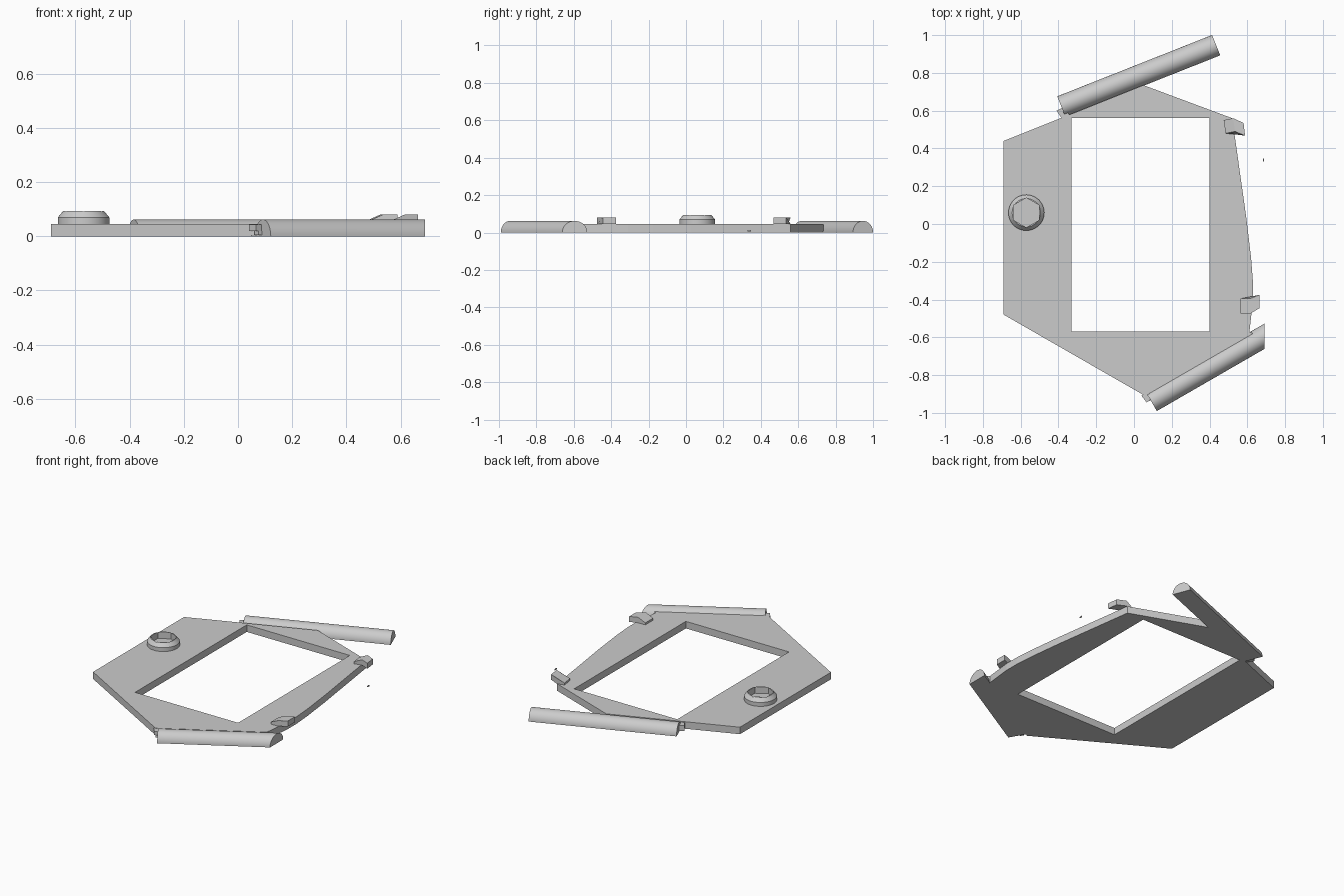
import bpy, bmesh, math
from mathutils import Vector

if "Cube" in bpy.data.objects:
    bpy.data.objects.remove(bpy.data.objects["Cube"], do_unlink=True)

grey = bpy.data.materials.new("light_grey")
grey.use_nodes = True
grey.diffuse_color = (0.6, 0.6, 0.6, 1)
grey.node_tree.nodes["Principled BSDF"].inputs["Base Color"].default_value = (0.6, 0.6, 0.6, 1)

PLATE_TOP = 0.045


def finish(name, bm, smooth=False):
    bmesh.ops.recalc_face_normals(bm, faces=bm.faces)
    mesh = bpy.data.meshes.new(name)
    bm.to_mesh(mesh)
    bm.free()
    mesh.materials.append(grey)
    obj = bpy.data.objects.new(name, mesh)
    bpy.context.collection.objects.link(obj)
    if smooth:
        bpy.ops.object.select_all(action='DESELECT')
        obj.select_set(True)
        bpy.context.view_layer.objects.active = obj
        bpy.ops.object.shade_smooth_by_angle(angle=math.radians(25))
    return obj


def loft(name, loops, smooth=False):
    """Closed solid through rings of points, capped at both ends."""
    bm = bmesh.new()
    rings = [[bm.verts.new(p) for p in loop] for loop in loops]
    n = len(rings[0])
    for a, b in zip(rings, rings[1:]):
        for i in range(n):
            j = (i + 1) % n
            bm.faces.new((a[i], a[j], b[j], b[i]))
    bm.faces.new(rings[0])
    bm.faces.new(rings[-1])
    return finish(name, bm, smooth)


def prism(name, outline, z0, z1):
    return loft(name, [[(x, y, z) for x, y in outline] for z in (z0, z1)])


def circle(center, radius, z, sides, turn=0.0):
    return [(center[0] + radius * math.cos(turn + math.tau * i / sides),
             center[1] + radius * math.sin(turn + math.tau * i / sides), z)
            for i in range(sides)]


# Flat frame plate with a rectangular window
outer = [(-0.69, 0.44), (-0.69, -0.48), (0.05, -0.905), (0.61, -0.58),
         (0.63, -0.40), (0.63, -0.31), (0.62, -0.18), (0.595, 0.03),
         (0.53, 0.49), (0.52, 0.56), (0.05, 0.735)]
window = [(-0.33, -0.57), (0.40, -0.57), (0.40, 0.56), (-0.33, 0.56)]
bm = bmesh.new()
edges = []
for loop in (outer, window):
    vs = [bm.verts.new((x, y, 0)) for x, y in loop]
    edges += [bm.edges.new((vs[i - 1], vs[i])) for i in range(len(vs))]
bmesh.ops.triangle_fill(bm, use_beauty=True, use_dissolve=False, edges=edges)
top = bmesh.ops.extrude_face_region(bm, geom=bm.faces[:], use_keep_orig=True)
bmesh.ops.translate(bm, vec=(0, 0, PLATE_TOP),
                    verts=[g for g in top["geom"] if isinstance(g, bmesh.types.BMVert)])
finish("frame_plate", bm)


# Half-round bars; an optional x limit trims the far end square to the model
def bar(name, start, degrees, length, x_limit=None):
    a = math.radians(degrees)
    along = Vector((math.cos(a), math.sin(a), 0))
    across = Vector((-along.y, along.x, 0))
    near, far = [], []
    for i in range(25):
        t = math.pi * i / 24
        p = Vector((*start, 0)) + across * 0.058 * math.cos(t)
        p.z = 0.062 * math.sin(t)
        reach = length if x_limit is None else (x_limit - p.x) / along.x
        near.append(p)
        far.append(p + along * reach)
    loft(name, [near, far], smooth=True)


bar("back_bar", (-0.385, 0.622), 21.6, 0.882)
bar("front_bar", (0.092, -0.94), 30, 0.7, x_limit=0.69)

# Small hinge tabs at the bar ends and the lip beside the front bar
prism("back_hinge_tab", [(-0.41, 0.60), (-0.38, 0.555), (-0.34, 0.575), (-0.37, 0.62)], 0.005, 0.04)
prism("front_hinge_tab", [(0.04, -0.91), (0.067, -0.945), (0.10, -0.92), (0.07, -0.885)], 0.02, 0.044)
prism("front_hinge_pin", [(0.06, -0.92), (0.075, -0.94), (0.11, -0.92), (0.09, -0.9)], 0.005, 0.02)
prism("front_lip", [(0.05, -0.905), (0.075, -0.905), (0.63, -0.58), (0.61, -0.57)], 0.005, 0.042)


# Clips: an inner ramp rising to a flat outer finger
def clip(name, side_a, side_b):
    def profile(side):
        (x0, y0), (x1, y1), (x2, y2) = side
        return [(x0, y0, PLATE_TOP), (x1, y1, PLATE_TOP), (x2, y2, PLATE_TOP),
                (x2, y2, 0.08), (x1, y1, 0.08), (x0, y0, 0.058)]
    loft(name, [profile(side_a), profile(side_b)])


clip("back_clip", [(0.475, 0.55), (0.525, 0.56), (0.58, 0.535)],
     [(0.485, 0.48), (0.535, 0.49), (0.588, 0.468)])
clip("front_clip", [(0.565, -0.395), (0.615, -0.395), (0.665, -0.375)],
     [(0.565, -0.475), (0.615, -0.475), (0.665, -0.445)])

# Round bolt head with a hexagonal socket
hub = (-0.57, 0.06)
bolt = loft("bolt_head", [circle(hub, r, z, 48) for r, z in
                          ((0.095, 0.04), (0.095, 0.07), (0.075, 0.094))], smooth=True)
cutter = loft("socket_cutter", [circle(hub, 0.078, z, 6, math.pi / 2) for z in (0.052, 0.12)])
cutter.hide_render = True
cut = bolt.modifiers.new("socket", 'BOOLEAN')
cut.operation = 'DIFFERENCE'
cut.solver = 'EXACT'
cut.object = cutter
bpy.ops.object.select_all(action='DESELECT')
bolt.select_set(True)
bpy.context.view_layer.objects.active = bolt
bpy.ops.object.modifier_apply(modifier=cut.name)
bpy.data.objects.remove(cutter, do_unlink=True)

# Tiny loose pin beside the frame
prism("loose_pin", [(0.684, 0.33), (0.688, 0.33), (0.688, 0.348), (0.684, 0.348)], 0.006, 0.014)
